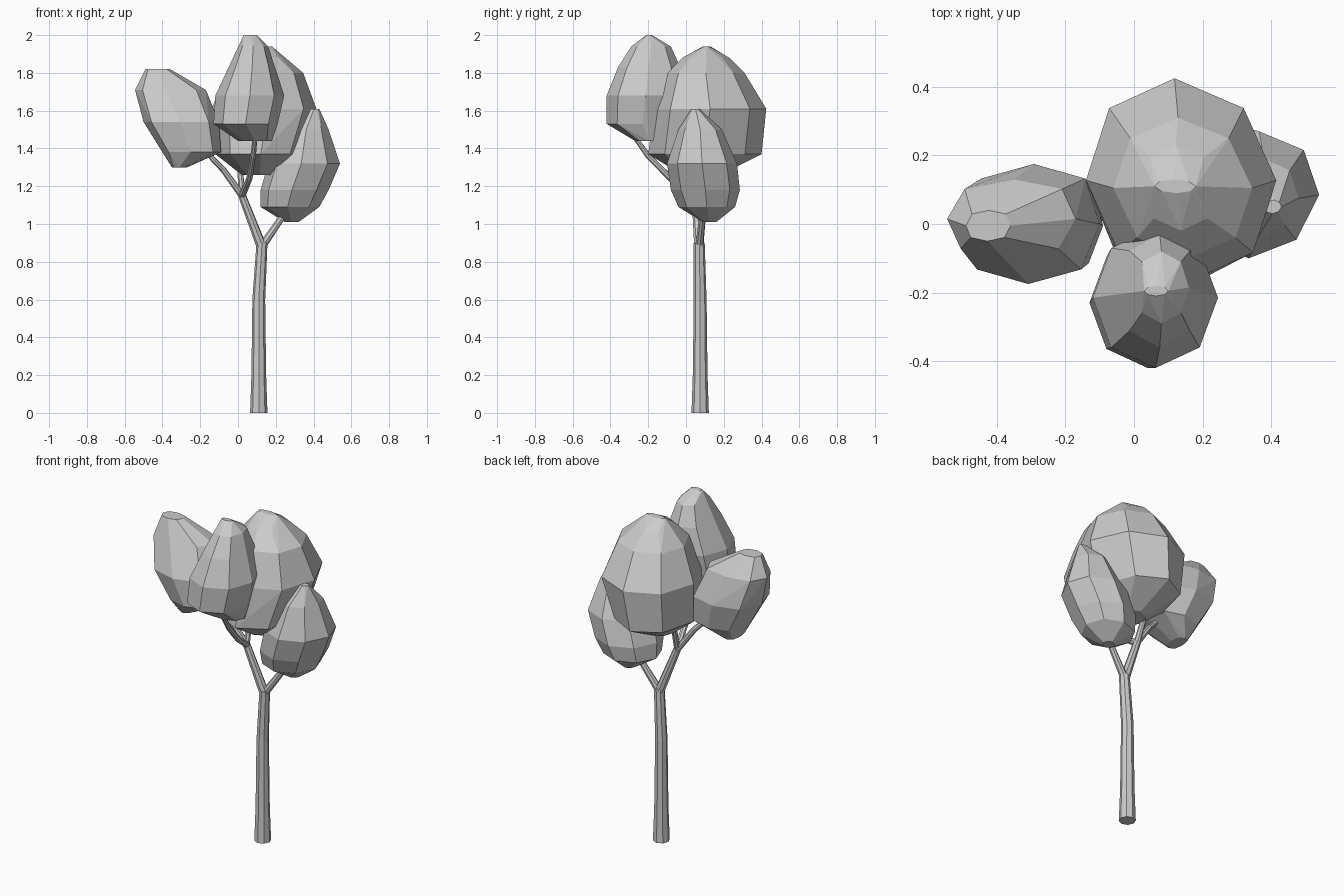
import bpy, bmesh
from math import sin, cos, pi, copysign

if "Cube" in bpy.data.objects:
    bpy.data.objects.remove(bpy.data.objects["Cube"])


def limb(name, points):
    """Eight-sided tapered tube through (x, y, z, radius) points."""
    curve = bpy.data.curves.new(name, 'CURVE')
    curve.dimensions = '3D'
    curve.bevel_depth = 1.0
    curve.bevel_resolution = 2
    curve.use_fill_caps = True
    spline = curve.splines.new('POLY')
    spline.points.add(len(points) - 1)
    for p, (x, y, z, r) in zip(spline.points, points):
        p.co = (x, y, z, 1)
        p.radius = r
    spline.use_smooth = False
    obj = bpy.data.objects.new(name, curve)
    bpy.context.collection.objects.link(obj)
    bpy.ops.object.select_all(action='DESELECT')
    obj.select_set(True)
    bpy.context.view_layer.objects.active = obj
    bpy.ops.object.convert(target='MESH')


def foliage(name, skew, power, levels, sides=8):
    """Faceted hull around skewed, squared ovals (z, x min, x max, y min, y max)."""
    bm = bmesh.new()
    for z, x0, x1, y0, y1 in levels:
        for i in range(sides):
            a = 2 * pi * i / sides
            c, s = (copysign(abs(v) ** power, v) for v in (cos(a), sin(a)))
            bm.verts.new(((x0 + x1 + (x1 - x0) * (c + skew * s)) / 2,
                          (y0 + y1 + (y1 - y0) * s) / 2, z))
    bmesh.ops.convex_hull(bm, input=bm.verts)
    bmesh.ops.delete(bm, geom=[v for v in bm.verts if not v.link_faces], context='VERTS')
    bmesh.ops.dissolve_limit(bm, angle_limit=0.12, verts=bm.verts, edges=bm.edges)
    bmesh.ops.recalc_face_normals(bm, faces=bm.faces)
    mesh = bpy.data.meshes.new(name)
    bm.to_mesh(mesh)
    bm.free()
    bpy.context.collection.objects.link(bpy.data.objects.new(name, mesh))


# Trunk and branches
fork = (0.125, 0.07, 0.88)
split = (0.022, 0.05, 1.15)
limb("trunk", [(0.11, 0.075, 0, 0.046), (0.11, 0.075, 0.2, 0.039),
               (0.11, 0.075, 0.6, 0.034), (0.127, 0.07, 0.9, 0.029)])
limb("right_branch", [(*fork, 0.022), (0.25, 0.09, 1.06, 0.017), (0.3, 0.1, 1.2, 0.012)])
limb("main_branch", [(*fork, 0.027), (*split, 0.021)])
limb("left_branch", [(*split, 0.019), (-0.08, 0.03, 1.29, 0.016),
                     (-0.13, 0.01, 1.34, 0.015), (-0.25, 0, 1.5, 0.01)])
limb("front_branch", [(*split, 0.019), (0.06, -0.08, 1.24, 0.017),
                      (0.08, -0.2, 1.36, 0.015), (0.095, -0.3, 1.5, 0.012)])
limb("back_branch", [(*split, 0.018), (0.01, 0.1, 1.3, 0.016), (0.1, 0.12, 1.45, 0.012)])

# Leaf clumps
foliage("left_foliage", 0.04, 0.8, [(1.30, -0.35, -0.27, -0.08, 0.06), (1.38, -0.40, -0.09, -0.15, 0.14),
                                    (1.54, -0.50, -0.10, -0.175, 0.175), (1.71, -0.545, -0.17, -0.10, 0.13),
                                    (1.82, -0.49, -0.36, -0.05, 0.04)])
foliage("front_foliage", 0, 1, [(1.44, 0.0, 0.18, -0.27, -0.12), (1.53, -0.13, 0.21, -0.42, -0.04),
                                (1.68, -0.12, 0.245, -0.42, -0.01), (1.83, -0.05, 0.2, -0.36, -0.03),
                                (1.94, 0.0, 0.16, -0.29, -0.08), (2.0, 0.03, 0.1, -0.21, -0.18)])
foliage("back_foliage", -0.07, 1, [(1.26, 0.02, 0.2, -0.02, 0.18), (1.37, -0.12, 0.33, -0.2, 0.40),
                                   (1.61, -0.14, 0.415, -0.17, 0.425), (1.80, -0.06, 0.345, -0.1, 0.31),
                                   (1.88, 0.02, 0.24, -0.02, 0.23), (1.94, 0.06, 0.18, 0.09, 0.13)])
foliage("right_foliage", 0.08, 1, [(1.01, 0.25, 0.32, 0.09, 0.16), (1.09, 0.12, 0.43, -0.04, 0.26),
                                   (1.18, 0.12, 0.48, -0.08, 0.285), (1.32, 0.16, 0.54, -0.1, 0.27),
                                   (1.50, 0.26, 0.48, -0.04, 0.19), (1.61, 0.38, 0.43, 0.03, 0.07)])
